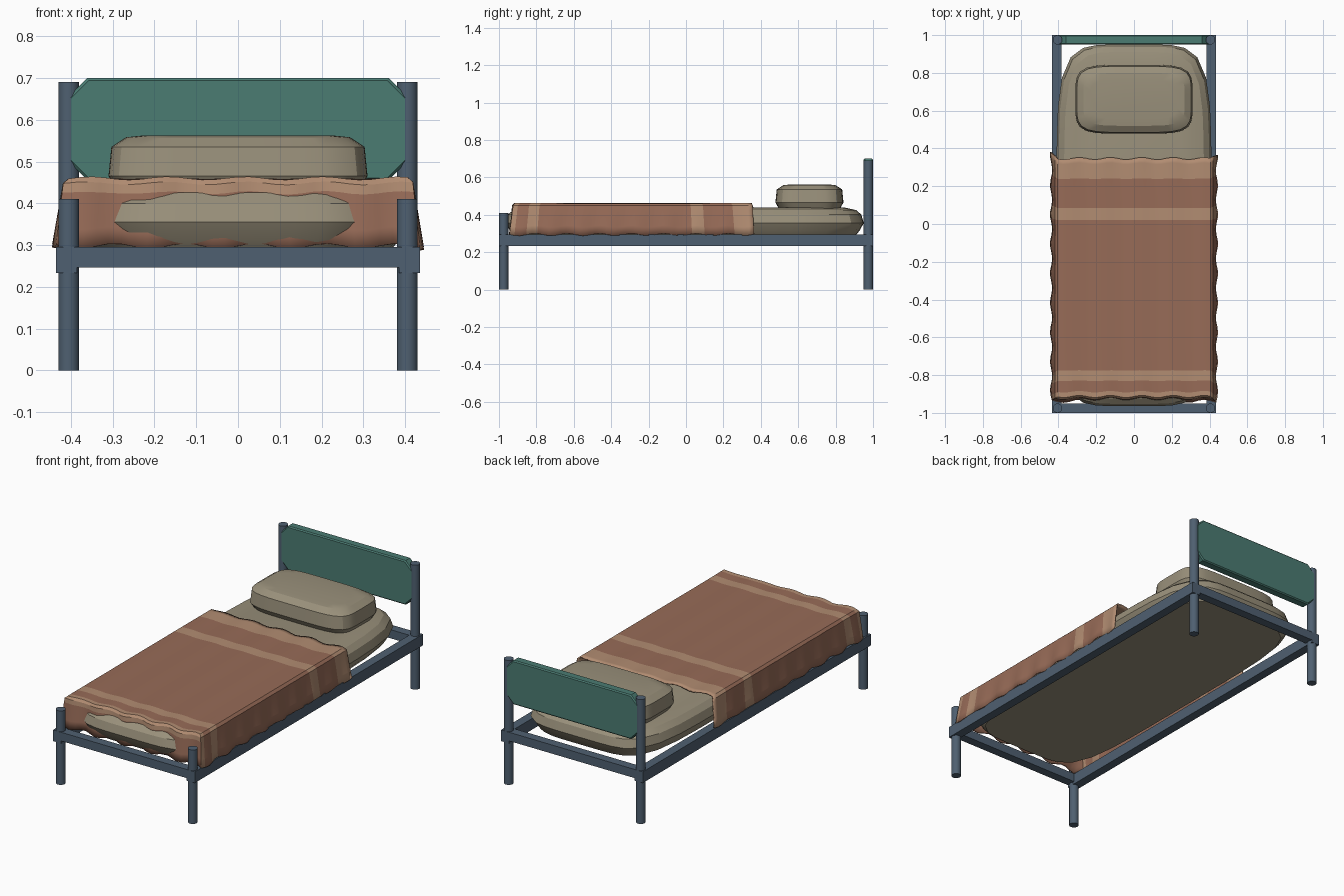
import bpy, bmesh
from math import sin, cos, pi, radians

cube = bpy.data.objects.get("Cube")
if cube:
    bpy.data.objects.remove(cube, do_unlink=True)


def material(name, r, g, b):
    col = [(c / 255) ** 2.2 for c in (r, g, b)] + [1]
    m = bpy.data.materials.new(name)
    m.use_nodes = True
    m.diffuse_color = col
    m.node_tree.nodes["Principled BSDF"].inputs["Base Color"].default_value = col
    return m


FRAME = material("slate frame", 80, 96, 112)
TEAL = material("teal board", 76, 123, 114)
CREAM = material("bedding cream", 152, 143, 122)
BROWN = material("blanket brown", 150, 107, 88)
TAN = material("blanket stripe tan", 176, 139, 113)


def finish(bm, name, *mats, smooth=None):
    bmesh.ops.recalc_face_normals(bm, faces=bm.faces)
    me = bpy.data.meshes.new(name)
    bm.to_mesh(me)
    bm.free()
    ob = bpy.data.objects.new(name, me)
    bpy.context.collection.objects.link(ob)
    for m in mats:
        me.materials.append(m)
    if smooth:
        bpy.ops.object.select_all(action="DESELECT")
        ob.select_set(True)
        bpy.context.view_layer.objects.active = ob
        bpy.ops.object.shade_smooth_by_angle(angle=radians(smooth))
    return ob


def box(name, centre, size, mat):
    bm = bmesh.new()
    bmesh.ops.create_cube(bm, size=1)
    bmesh.ops.scale(bm, vec=size, verts=bm.verts)
    bmesh.ops.translate(bm, vec=centre, verts=bm.verts)
    return finish(bm, name, mat)


def post(name, x, y, height):
    bm = bmesh.new()
    bmesh.ops.create_cone(bm, cap_ends=True, segments=16, radius1=0.025,
                          radius2=0.025, depth=height)
    bmesh.ops.translate(bm, vec=(x, y, height / 2), verts=bm.verts)
    finish(bm, name, FRAME, smooth=30)


def cushion(name, cy, half_x, half_y, power, rings, segments=48):
    """Stack of rounded-rectangle rings, each (z, inset), capped at both ends."""
    bm = bmesh.new()
    loops = []
    for z, inset in rings:
        loop = []
        for i in range(segments):
            a = 2 * pi * (i + 0.5) / segments
            c, s = cos(a), sin(a)
            r = (abs(c) ** power + abs(s) ** power) ** (-1 / power)
            loop.append(bm.verts.new((c * r * (half_x - inset),
                                      cy + s * r * (half_y - inset), z)))
        loops.append(loop)
    for lo, hi in zip(loops, loops[1:]):
        for i in range(segments):
            j = (i + 1) % segments
            bm.faces.new((lo[i], lo[j], hi[j], hi[i]))
    bm.faces.new(loops[0])
    bm.faces.new(loops[-1])
    return finish(bm, name, CREAM, smooth=25)


# Frame: posts and rails
for side, x in (("left", 1), ("right", -1)):
    post(f"head_post_{side}", x * 0.405, 0.975, 0.69)
    post(f"foot_post_{side}", x * 0.405, -0.975, 0.41)
    box(f"side_rail_{side}", (x * 0.41, 0, 0.264), (0.05, 2, 0.062), FRAME)
for end, y in (("head", 1), ("foot", -1)):
    box(f"{end}_rail", (0, y * 0.975, 0.271), (0.81, 0.05, 0.048), FRAME)

# Headboard: octagonal panel with softened rim
bm = bmesh.new()
half, low, high, cut = 0.405, 0.455, 0.70, 0.045
right = [(half - cut, low), (half, low + cut), (half, high - cut), (half - cut, high)]
outline = right + [(-x, z) for x, z in reversed(right)]
panel = bm.faces.new([bm.verts.new((x, 0.95, z)) for x, z in outline])
extruded = bmesh.ops.extrude_face_region(bm, geom=[panel])
bmesh.ops.translate(bm, vec=(0, 0.05, 0),
                    verts=[v for v in extruded["geom"] if isinstance(v, bmesh.types.BMVert)])
headboard = finish(bm, "headboard", TEAL)
bevel = headboard.modifiers.new("rim", "BEVEL")
bevel.width = 0.006
bevel.segments = 1
bevel.angle_limit = radians(60)

# Mattress and pillow
cushion("mattress", -0.007, 0.41, 0.957, 5.5,
        [(0.293, 0.04), (0.315, 0.022), (0.355, 0), (0.40, 0.012), (0.425, 0.04), (0.438, 0.10)])
cushion("pillow", 0.66, 0.31, 0.182, 5,
        [(0.43, 0.02), (0.465, 0), (0.535, 0.007), (0.558, 0.042), (0.562, 0.08)])

# Blanket: draped sheet open at the head, hanging at both sides and the foot
HX, MID, HY, TOP = 0.405, -0.283, 0.63, 0.460
HEAD, FOOT = MID + HY, MID - HY
hang = [0.012, 0.035, 0.075, 0.12, 0.163]
stripes = [(0.24, 0.40), (0.02, 0.085), (-0.83, -0.775), (-1, -0.888)]
cuts = [0.24, 0.085, 0.02, -0.775, -0.83, -0.888]


def steps(a, b, n):
    return [a + (b - a) * i / n for i in range(n + 1)]


across = [-HX - d for d in reversed(hang)] + steps(-HX, HX, 28) + [HX + d for d in hang]
marks = [HEAD] + cuts + [FOOT]
along = [HEAD]
for a, b in zip(marks, marks[1:]):
    along += steps(a, b, max(2, round((a - b) / 0.03)))[1:]
along += [FOOT - d for d in hang]


def drape(s, t):
    depth = max(abs(s) - HX, FOOT - t, 0)
    x = max(-HX, min(HX, s))
    y = max(FOOT, t)
    flare = 0 if depth == 0 else 0.012 + 0.022 * depth / hang[-1]
    fall = depth / hang[-1]
    z = TOP - depth
    z += 0.004 * sin(x * 34 + 1) * (1 - fall) * (0.4 + 0.6 * abs((y - MID) / HY) ** 6)
    z += fall * 0.006 * (sin(x * 40) + sin(y * 38))
    x *= 1 + (flare + 0.006 * fall * sin(y * 42)) / HX
    y = MID + (y - MID) * (1 + flare * 0.75 / HY)
    y += 0.006 * sin(x * 38) * abs((y - MID) / HY) ** 8
    return x, y, z


bm = bmesh.new()
for s0, s1 in zip(across, across[1:]):
    for t0, t1 in zip(along, along[1:]):
        sm, tm = (s0 + s1) / 2, (t0 + t1) / 2
        if abs(sm) > HX and tm < FOOT:
            continue
        face = bm.faces.new([bm.verts.new(drape(s, t))
                             for s, t in ((s0, t0), (s0, t1), (s1, t1), (s1, t0))])
        on_stripe = any(a < tm < b for a, b in stripes)
        face.material_index = int(on_stripe and tm > FOOT - hang[1])
bmesh.ops.remove_doubles(bm, verts=bm.verts, dist=0.0005)
blanket = finish(bm, "blanket", BROWN, TAN, smooth=30)
if sum(p.normal.z for p in blanket.data.polygons) < 0:
    blanket.data.flip_normals()
cloth = blanket.modifiers.new("cloth thickness", "SOLIDIFY")
cloth.thickness = 0.008
cloth.offset = -1
